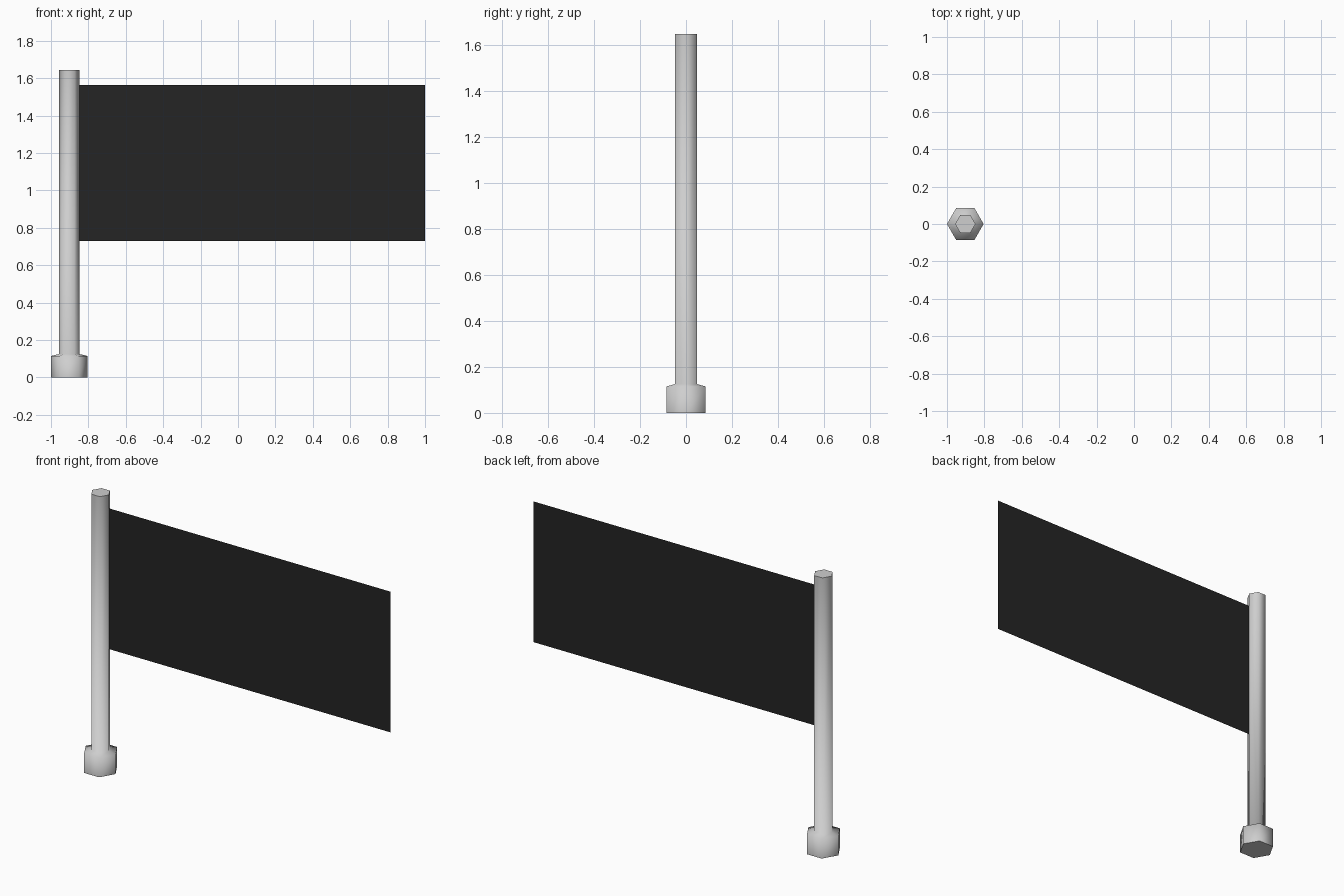
import bpy, bmesh
from math import cos, sin, tau

cube = bpy.data.objects.get("Cube")
if cube:
    bpy.data.objects.remove(cube, do_unlink=True)

POLE_X = -0.902
SIDES = 6


def material(name, color):
    m = bpy.data.materials.new(name)
    m.use_nodes = True
    m.diffuse_color = color
    bsdf = m.node_tree.nodes["Principled BSDF"]
    bsdf.inputs["Base Color"].default_value = color
    bsdf.inputs["Roughness"].default_value = 0.8
    return m


def add_object(name, bm, mat):
    mesh = bpy.data.meshes.new(name)
    bm.to_mesh(mesh)
    bm.free()
    mesh.materials.append(mat)
    obj = bpy.data.objects.new(name, mesh)
    bpy.context.collection.objects.link(obj)
    return obj


grey = material("light grey", (0.62, 0.62, 0.62, 1))
black = material("black cloth", (0.018, 0.018, 0.018, 1))

# Six-sided pole with a wider foot, smooth around the sides, flat at both ends
profile = [(0.098, 0), (0.098, 0.115), (0.0545, 0.125), (0.0545, 1.645)]
bm = bmesh.new()
rings = [[bm.verts.new((POLE_X + r * cos(tau * i / SIDES), r * sin(tau * i / SIDES), z))
          for i in range(SIDES)] for r, z in profile]
for low, high in zip(rings, rings[1:]):
    for i in range(SIDES):
        j = (i + 1) % SIDES
        bm.faces.new((low[i], low[j], high[j], high[i])).smooth = True
for cap in (rings[0][::-1], rings[-1]):
    face = bm.faces.new(cap)
    for edge in face.edges:
        edge.smooth = False
add_object("pole", bm, grey)

# Flat banner sheet hung from the side of the pole
left, right, bottom, top = POLE_X + 0.05, 1.0, 0.73, 1.565
bm = bmesh.new()
bm.faces.new([bm.verts.new((x, 0, z)) for x, z in
              ((left, bottom), (right, bottom), (right, top), (left, top))])
add_object("banner", bm, black)
